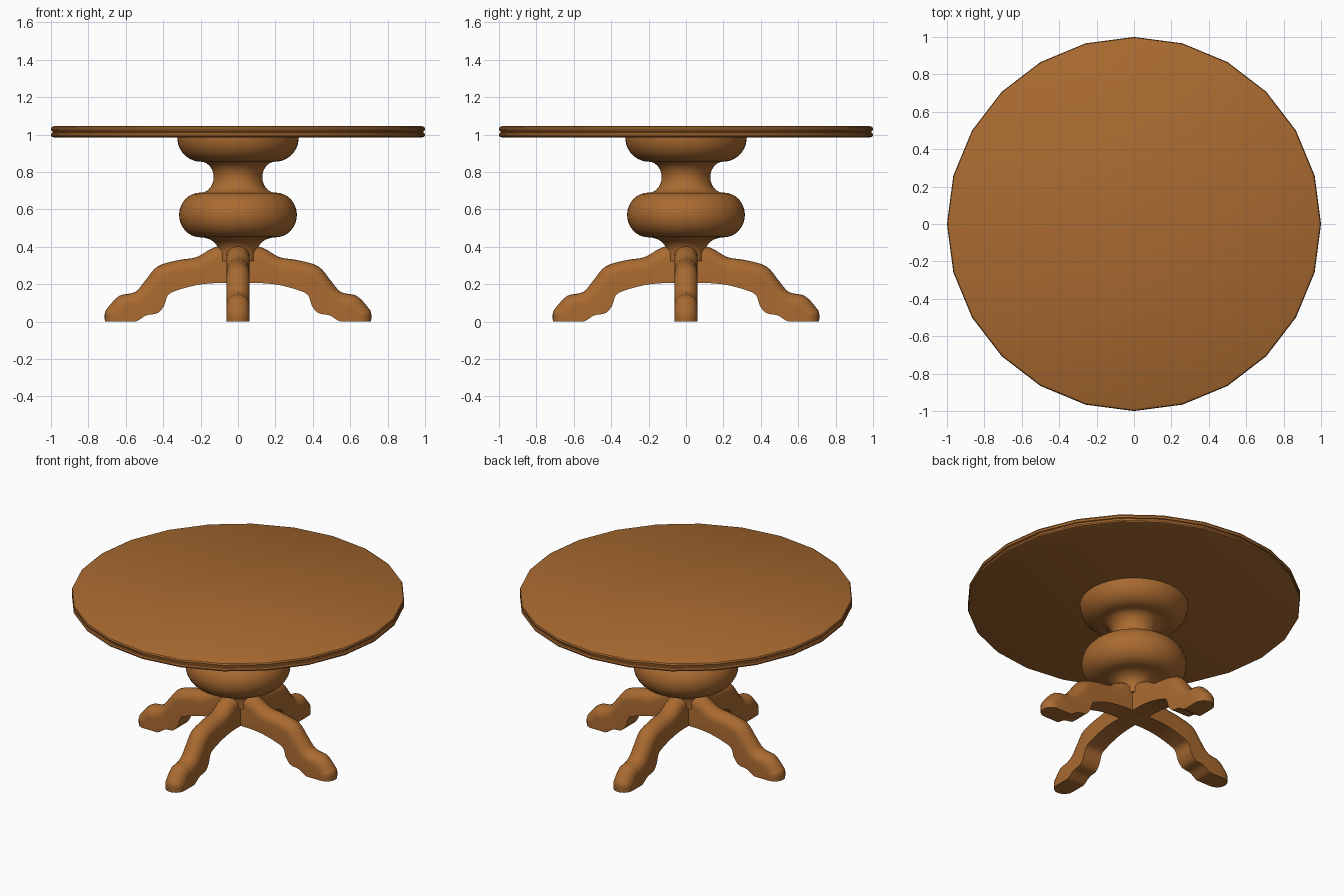
import bpy, bmesh, math
from mathutils import Vector, Matrix

if "Cube" in bpy.data.objects:
    bpy.data.objects.remove(bpy.data.objects["Cube"], do_unlink=True)

# Warm wood used on every part
wood = bpy.data.materials.new("warm_wood")
wood.use_nodes = True
COLOUR = (0.40, 0.145, 0.03, 1)
wood.diffuse_color = COLOUR
wood.node_tree.nodes["Principled BSDF"].inputs["Base Color"].default_value = COLOUR


def finish(name, bm, angle):
    bmesh.ops.recalc_face_normals(bm, faces=bm.faces)
    mesh = bpy.data.meshes.new(name)
    bm.to_mesh(mesh)
    bm.free()
    mesh.materials.append(wood)
    obj = bpy.data.objects.new(name, mesh)
    bpy.context.collection.objects.link(obj)
    bpy.ops.object.select_all(action='DESELECT')
    obj.select_set(True)
    bpy.context.view_layer.objects.active = obj
    bpy.ops.object.shade_smooth_by_angle(angle=math.radians(angle))
    return obj


def bridge(bm, rings, closed=False):
    """Skin a list of equal closed rings and cap both ends."""
    for a, b in zip(rings, rings[1:]):
        for i in range(len(a)):
            j = (i + 1) % len(a)
            bm.faces.new((a[i], a[j], b[j], b[i]))
    bm.faces.new(rings[0])
    bm.faces.new(rings[-1])


def lathe(name, profile, sides, angle):
    bm = bmesh.new()
    turns = [math.tau * i / sides for i in range(sides)]
    bridge(bm, [[bm.verts.new((r * math.cos(t), r * math.sin(t), z)) for t in turns]
                for r, z in profile])
    return finish(name, bm, angle)


def arc(cx, cz, rx, rz, start, end, steps):
    angles = [math.radians(start + (end - start) * i / steps) for i in range(steps + 1)]
    return [(cx + rx * math.cos(a), cz + rz * math.sin(a)) for a in angles]


def smooth_path(points, steps):
    """Catmull-Rom curve through the points."""
    p = [Vector(q) for q in points]
    p = [2 * p[0] - p[1]] + p + [2 * p[-1] - p[-2]]
    out = []
    for a, b, c, d in zip(p, p[1:], p[2:], p[3:]):
        for i in range(steps):
            t = i / steps
            out.append(0.5 * (2 * b + (c - a) * t + (2 * a - 5 * b + 4 * c - d) * t ** 2
                              + (3 * b - a - 3 * c + d) * t ** 3))
    return out + [p[-2]]


# Round top with a two-layer moulded rim
lathe("table_top", [(0.985, 0.985), (0.997, 0.989), (1, 0.997), (0.997, 1.008),
                    (0.99, 1.011), (0.99, 1.015), (0.997, 1.018), (1, 1.03),
                    (0.996, 1.039), (0.985, 1.045)], 24, 30)

# Turned column: bowl, neck, bulb and flared collar
column = [(0.325, 0.99)]
column += arc(0.2, 0.985, 0.125, 0.13, 0, -90, 10)
column += arc(0.2, 0.772, 0.07, 0.083, 90, 270, 14)[1:]
column += arc(0.2, 0.57, 0.115, 0.12, 90, -90, 16)[1:]
column += arc(0.2, 0.37, 0.098, 0.08, 90, 180, 8)[1:]
column += [(0.105, 0.325)]
lathe("column", column, 48, 40)

# Scrolled legs: half-round upper edge, flat sides and underside
HALF = 0.0625
upper = smooth_path([(0, 0.425), (0.13, 0.395), (0.22, 0.345), (0.32, 0.328), (0.43, 0.295),
                     (0.495, 0.22), (0.55, 0.158), (0.635, 0.137), (0.695, 0.075),
                     (0.712, 0.045), (0.712, 0)], 4)
lower = smooth_path([(0, 0.205), (0.13, 0.205), (0.23, 0.193), (0.33, 0.165), (0.375, 0.14),
                     (0.395, 0.085), (0.43, 0.045), (0.49, 0.033), (0.545, 0),
                     (0.59, 0), (0.63, 0)], 4)


def build_leg(name, turn):
    bm = bmesh.new()
    rings = []
    last = len(upper) - 1
    for k, (top, low) in enumerate(zip(upper, lower)):
        along = (upper[min(k + 1, last)] - upper[max(k - 1, 0)]).normalized()
        if k == last:
            along = Vector((0, -1))
        normal = Vector((-along.y, along.x))
        ring = [bm.verts.new((low.x, -HALF, max(low.y, 0)))]
        for i in range(11):
            a = math.pi * (i / 10 - 0.5)
            p = top - normal * HALF * (1 - math.cos(a))
            ring.append(bm.verts.new((p.x, HALF * math.sin(a), max(p.y, 0))))
        ring.append(bm.verts.new((low.x, HALF, max(low.y, 0))))
        rings.append(ring)
    bridge(bm, rings)
    bmesh.ops.rotate(bm, verts=bm.verts, matrix=Matrix.Rotation(turn, 3, 'Z'))
    finish(name, bm, 35)


for i, side in enumerate(("left", "back", "right", "front")):
    build_leg(side + "_leg", i * math.pi / 2)
